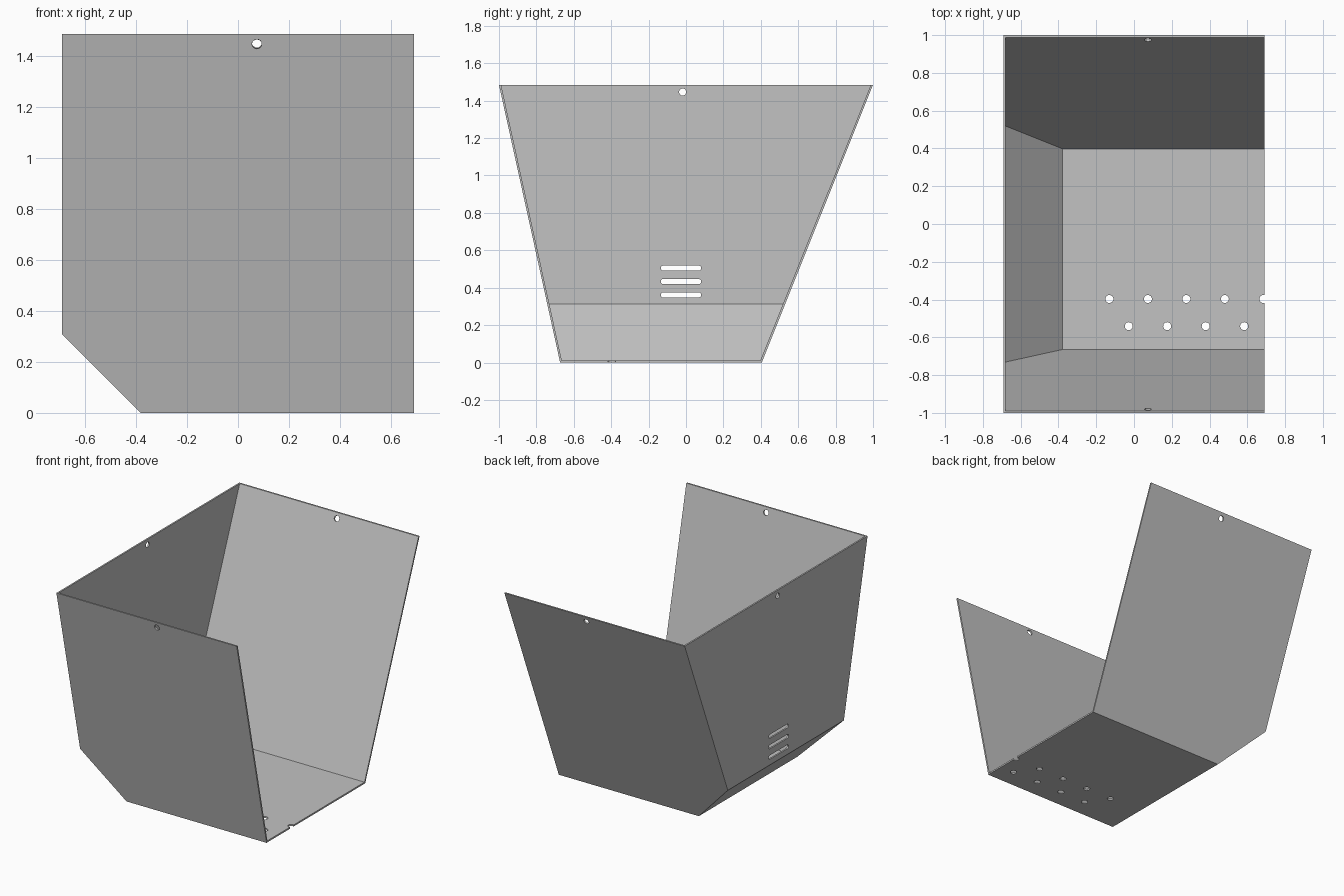
import bpy, bmesh, math
from mathutils import Vector, Matrix

if "Cube" in bpy.data.objects:
    bpy.data.objects.remove(bpy.data.objects["Cube"], do_unlink=True)

HALF_W, TOP, T = 0.69, 1.485, 0.011
CHAMFER = 0.308
FRONT_FOOT, BACK_FOOT = -0.673, 0.405
FRONT_SLOPE = (-1 - FRONT_FOOT) / TOP
BACK_SLOPE = (1 - BACK_FOOT) / TOP

grey = bpy.data.materials.new("light_grey_sheet")
grey.use_nodes = True
grey.diffuse_color = (0.54, 0.54, 0.54, 1)
grey.node_tree.nodes["Principled BSDF"].inputs["Base Color"].default_value = grey.diffuse_color


def finish(name, bm):
    bmesh.ops.recalc_face_normals(bm, faces=bm.faces)
    mesh = bpy.data.meshes.new(name)
    bm.to_mesh(mesh)
    bm.free()
    mesh.materials.append(grey)
    obj = bpy.data.objects.new(name, mesh)
    bpy.context.collection.objects.link(obj)
    return obj


def add_prism(bm, front, back):
    """Closed solid between two matching loops of points."""
    a = [bm.verts.new(p) for p in front]
    b = [bm.verts.new(p) for p in back]
    bm.faces.new(a)
    bm.faces.new(b[::-1])
    for i in range(len(a)):
        j = (i + 1) % len(a)
        bm.faces.new((a[i], b[i], b[j], a[j]))


def hopper(name, inset, extra):
    """Tapered box with one chamfered lower edge, inset by wall thickness."""
    left, floor = -HALF_W + inset, inset
    cut = CHAMFER - inset * (2 - math.sqrt(2))
    right, top = HALF_W + extra, TOP + extra
    profile = [(left, top), (left, floor + cut), (left + cut, floor),
               (right, floor), (right, top)]
    f_in = inset * math.hypot(1, FRONT_SLOPE)
    b_in = inset * math.hypot(1, BACK_SLOPE)
    bm = bmesh.new()
    add_prism(bm,
              [(x, FRONT_FOOT + FRONT_SLOPE * z + f_in, z) for x, z in profile],
              [(x, BACK_FOOT + BACK_SLOPE * z - b_in, z) for x, z in profile])
    return finish(name, bm)


def add_hole(bm, center, normal, radius, length=0.0, steps=12):
    """Round hole, or a slot when given a length along y."""
    n = Vector(normal).normalized()
    along = Vector((0, 1, 0)) if length else n.orthogonal().normalized()
    across = n.cross(along)
    loop = []
    for side in (0, 1):
        shift = along * (length / 2 - radius) * (1 - 2 * side) if length else Vector()
        for i in range(steps + (1 if length else 0)):
            ang = math.pi * (side + i / steps) - math.pi / 2
            loop.append(Vector(center) + shift
                        + radius * (math.cos(ang) * along + math.sin(ang) * across))
    add_prism(bm, [p - n * 0.04 for p in loop], [p + n * 0.04 for p in loop])


def cut(obj, cutter):
    mod = obj.modifiers.new("cut", 'BOOLEAN')
    mod.operation, mod.solver, mod.object = 'DIFFERENCE', 'EXACT', cutter
    bpy.context.view_layer.objects.active = obj
    bpy.ops.object.modifier_apply(modifier=mod.name)
    bpy.data.objects.remove(cutter, do_unlink=True)


# Thin shell open at the top and at one end
shell = hopper("folded_sheet_shell", 0, 0)
cut(shell, hopper("inner_cavity", T, 0.2))

# Mounting holes near the upper rim
bm = bmesh.new()
R, hole_z = 0.019, 1.446
add_hole(bm, (0.074, FRONT_FOOT + FRONT_SLOPE * hole_z, hole_z), (0, -1, FRONT_SLOPE), R)
add_hole(bm, (0.074, BACK_FOOT + BACK_SLOPE * hole_z, hole_z), (0, 1, -BACK_SLOPE), R)
add_hole(bm, (-HALF_W, -0.018, hole_z), (1, 0, 0), R)

# Vent slots low in the end wall
for i in range(3):
    add_hole(bm, (-HALF_W, -0.027, 0.361 + 0.072 * i), (1, 0, 0), 0.0135, 0.216)

# Two staggered rows of drain holes in the floor
for start, y, count in ((-0.13, -0.397, 5), (-0.028, -0.541, 4)):
    for i in range(count):
        add_hole(bm, (start + 0.2037 * i, y, 0), (0, 0, 1), 0.021)
cut(shell, finish("hole_cutters", bm))
